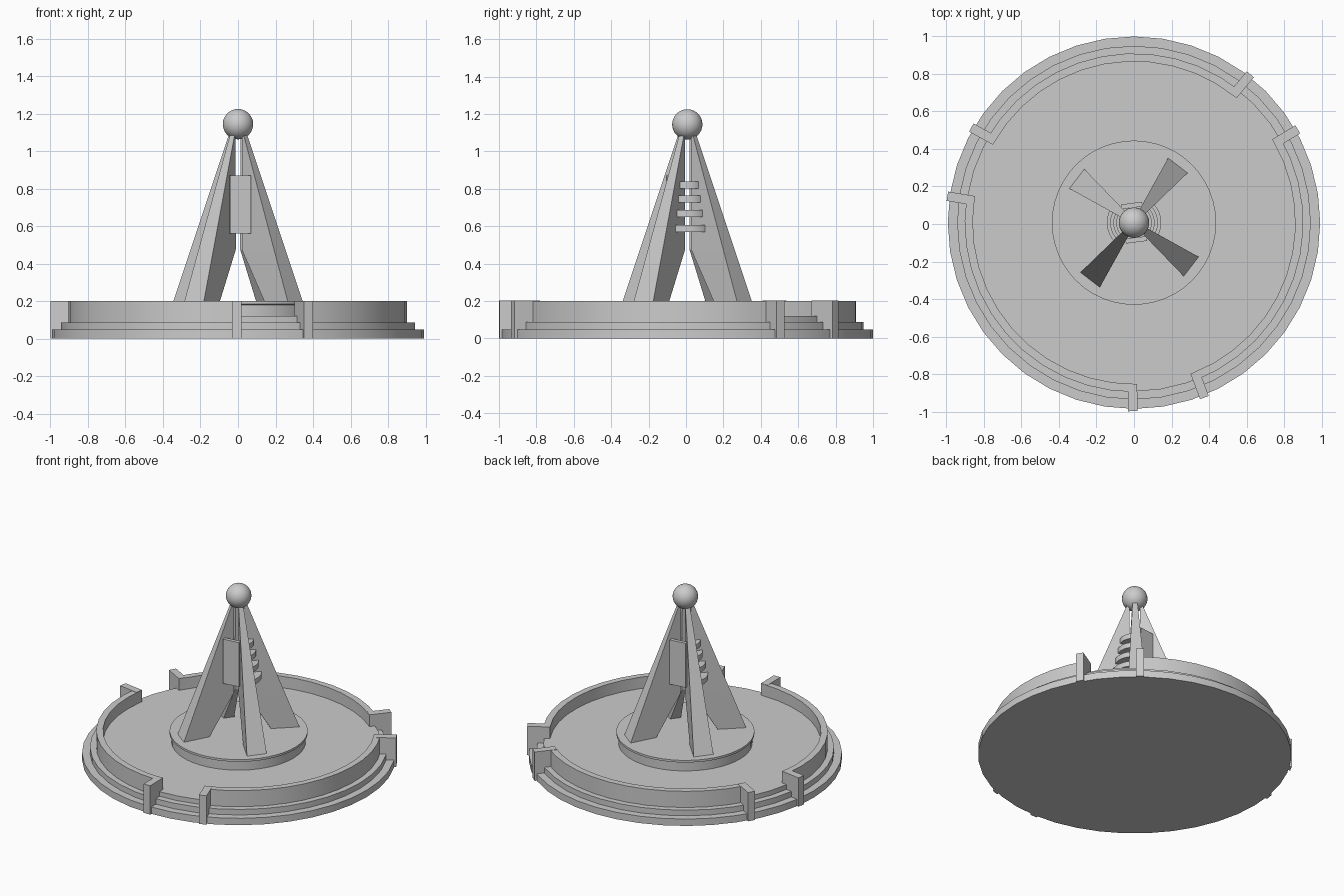
import bpy, bmesh, math
from mathutils import Matrix, Vector

if "Cube" in bpy.data.objects:
    bpy.data.objects.remove(bpy.data.objects["Cube"])

CY = 0.007                      # the round plan sits slightly behind the origin
LEG_ANGLE = 52.5
GAP_MID, GAP_HALF = 280.8, 9.7  # one wall opening, repeated every 120 degrees


def finish(name, bm, smooth=True):
    bmesh.ops.recalc_face_normals(bm, faces=bm.faces)
    me = bpy.data.meshes.new(name)
    bm.to_mesh(me)
    bm.free()
    ob = bpy.data.objects.new(name, me)
    ob.location.y = CY
    bpy.context.collection.objects.link(ob)
    if smooth:
        bpy.ops.object.select_all(action='DESELECT')
        ob.select_set(True)
        bpy.context.view_layer.objects.active = ob
        bpy.ops.object.shade_smooth_by_angle(angle=math.radians(30))
    return ob


def loft(bm, rings):
    """Closed solid through a list of equal-length rings of points."""
    vs = [[bm.verts.new(p) for p in r] for r in rings]
    n = len(vs[0])
    for a, b in zip(vs, vs[1:]):
        for i in range(n):
            j = (i + 1) % n
            bm.faces.new((a[i], a[j], b[j], b[i]))
    bm.faces.new(vs[0][::-1])
    bm.faces.new(vs[-1])


def polar(r, deg, z):
    a = math.radians(deg)
    return (r * math.cos(a), r * math.sin(a), z)


def turned(name, profile, n):
    """Solid of revolution from (radius, z) pairs."""
    bm = bmesh.new()
    loft(bm, [[polar(r, 360 * i / n, z) for i in range(n)] for r, z in profile])
    return finish(name, bm)


def arc_block(name, r0, r1, a0, a1, z0, z1, steps):
    """Rectangular section swept along an arc."""
    bm = bmesh.new()
    rings = []
    for i in range(steps + 1):
        a = a0 + (a1 - a0) * i / steps
        rings.append([polar(r0, a, z0), polar(r1, a, z0), polar(r1, a, z1), polar(r0, a, z1)])
    loft(bm, rings)
    return finish(name, bm)


def box(name, lo, hi, deg):
    """Box given in (radial, sideways, z) and turned about z."""
    bm = bmesh.new()
    bmesh.ops.create_cube(bm, size=1)
    lo, hi = Vector(lo), Vector(hi)
    for v in bm.verts:
        v.co = Vector(((v.co[k] + 0.5) * (hi[k] - lo[k]) + lo[k]) for k in range(3))
    bm.transform(Matrix.Rotation(math.radians(deg), 4, 'Z'))
    return finish(name, bm, False)


# Stepped base and central pedestal
turned("stepped_base", [(0.993, 0), (0.993, 0.048), (0.943, 0.048), (0.943, 0.087),
                        (0.9, 0.087), (0.9, 0.12)], 40)
turned("pedestal", [(0.425, 0.11), (0.425, 0.18), (0.438, 0.185), (0.438, 0.2)], 48)

# Three wall sections with a post at each side of the openings
for k in range(3):
    mid = GAP_MID + 120 * k
    arc_block(f"wall_{k+1}", 0.86, 0.903, mid + GAP_HALF + 0.5, mid + 120 - GAP_HALF - 0.5,
              0.08, 0.2, 12)
    box(f"post_{k+1}a", (0.86, 0, 0), (1.005, 0.05, 0.202), mid + GAP_HALF)
    box(f"post_{k+1}b", (0.86, -0.05, 0), (1.005, 0, 0.202), mid - GAP_HALF)

# Four tapering legs: each ring is inner pair and outer pair of corners
for k in range(4):
    bm = bmesh.new()
    rings = []
    for z, ri, hi in ((0.19, 0.21, 0.036), (0.475, 0.035, 0.012), (1.1, 0.033, 0.010)):
        t = (z - 0.19) / 0.91
        ro, ho = 0.388 - 0.343 * t, 0.066 - 0.051 * t
        rings.append([(ri, -hi, z), (ro, -ho, z), (ro, ho, z), (ri, hi, z)])
    loft(bm, rings)
    bm.transform(Matrix.Rotation(math.radians(LEG_ANGLE + 90 * k), 4, 'Z'))
    finish(f"leg_{k+1}", bm, False)

# Panels (front and back) and stacked fins (left and right) between the legs
for k, side in enumerate(("right", "left")):
    a = LEG_ANGLE - 45 + 180 * k
    for i, (r, z, h) in enumerate(((0.145, 0.588, 0.08), (0.127, 0.668, 0.071),
                                   (0.11, 0.745, 0.061), (0.095, 0.82, 0.051))):
        half = math.degrees(math.asin(h / r))
        arc_block(f"fin_{side}_{i+1}", 0.03, r, a - half, a + half, z - 0.018, z + 0.018, 10)
for k, side in enumerate(("back", "front")):
    box(f"panel_{side}", (0.08, -0.057, 0.56), (0.105, 0.057, 0.87),
        LEG_ANGLE + 45 + 180 * k)

# Ball on top
bm = bmesh.new()
bmesh.ops.create_uvsphere(bm, u_segments=32, v_segments=16, radius=0.081)
bmesh.ops.translate(bm, verts=bm.verts, vec=(0, 0, 1.144))
finish("top_ball", bm)
